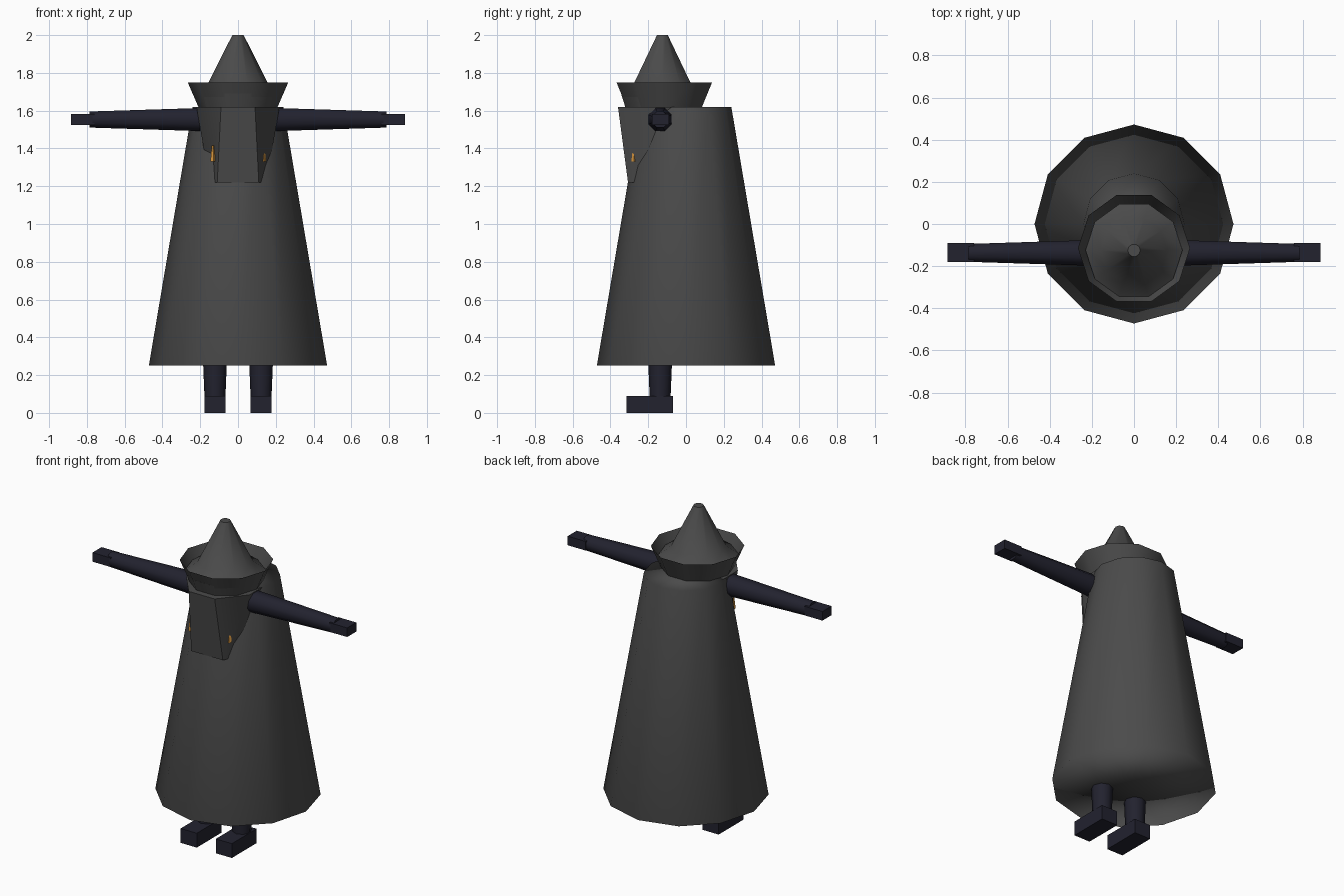
import bpy, bmesh, math
from mathutils import Vector

if "Cube" in bpy.data.objects:
    bpy.data.objects.remove(bpy.data.objects["Cube"])


def material(name, rgb):
    m = bpy.data.materials.new(name)
    m.diffuse_color = (*rgb, 1)
    m.use_nodes = True
    m.node_tree.nodes["Principled BSDF"].inputs["Base Color"].default_value = m.diffuse_color
    return m


GREY = material("charcoal cloth", (0.07, 0.07, 0.07))
NAVY = material("dark navy", (0.016, 0.016, 0.028))
ORANGE = material("amber", (0.65, 0.29, 0.045))


def finish(name, bm, mat, smooth=True, weighted=False):
    bmesh.ops.recalc_face_normals(bm, faces=bm.faces)
    me = bpy.data.meshes.new(name)
    bm.to_mesh(me)
    bm.free()
    me.materials.append(mat)
    ob = bpy.data.objects.new(name, me)
    bpy.context.collection.objects.link(ob)
    for p in me.polygons:
        p.use_smooth = smooth
    if weighted:
        mod = ob.modifiers.new("soft rims", 'WEIGHTED_NORMAL')
        mod.mode = 'FACE_AREA'
        mod.weight = 50
    elif smooth:
        bpy.context.view_layer.objects.active = ob
        ob.select_set(True)
        bpy.ops.object.shade_smooth_by_angle(angle=math.radians(50))
        ob.select_set(False)
    return ob


def loft(bm, rings, bottom=True, top=True):
    """Skin a stack of point rings, with fan caps at the ends."""
    vs = [[bm.verts.new(p) for p in r] for r in rings]
    n = len(vs[0])
    for a, b in zip(vs, vs[1:]):
        for i in range(n):
            j = (i + 1) % n
            bm.faces.new((a[i], a[j], b[j], b[i]))
    for ring, wanted in ((vs[0], bottom), (vs[-1], top)):
        if wanted:
            c = bm.verts.new(sum((v.co for v in ring), Vector()) / n)
            for i in range(n):
                bm.faces.new((ring[i], ring[(i + 1) % n], c))


def turned(name, profile, sides, mat, y=0, x=0, bottom=True, top=True, weighted=False):
    bm = bmesh.new()
    rings = [[(x + r * math.cos(2 * math.pi * i / sides),
               y + r * math.sin(2 * math.pi * i / sides), z) for i in range(sides)]
             for r, z in profile]
    loft(bm, rings, bottom, top)
    return finish(name, bm, mat, True, weighted)


def box(name, lo, hi, mat):
    bm = bmesh.new()
    bmesh.ops.create_cube(bm, size=1)
    lo, hi = Vector(lo), Vector(hi)
    for v in bm.verts:
        v.co = (lo + hi) / 2 + v.co * (hi - lo)
    return finish(name, bm, mat, False)


# Long cloak
turned("cloak", [(0.472, 0.25), (0.24, 1.62)], 12, GREY, weighted=True)

# Chest panel leaning forward out of the cloak
bm = bmesh.new()
rings = []
for z, f, w, front in ((1.22, 0.11, 0.15, -0.307), (1.62, 0.09, 0.22, -0.36)):
    half = [(f, front), (w, -0.2), (w, -0.06), (f, 0.03)]
    rings.append([(x, y, z) for x, y in half] + [(-x, y, z) for x, y in reversed(half)])
loft(bm, rings)
finish("chest", bm, GREY)

# Flared open collar, and pointed head inside it
turned("collar", [(0.21, 1.62), (0.266, 1.75)], 10, GREY, y=-0.115, bottom=False, top=False)
turned("head", [(0.20, 1.6), (0.23, 1.69), (0.158, 1.745), (0.03, 2.0)], 10, GREY, y=-0.125)

# Paired limbs and clasps
for s, side in ((1, "right"), (-1, "left")):
    bm = bmesh.new()
    arm = []
    for x, r in ((0.2, 0.066), (0.785, 0.046)):
        arm.append([(s * x, -0.137 + r * math.cos((i + 0.5) * math.pi / 4),
                     1.553 + r * math.sin((i + 0.5) * math.pi / 4)) for i in range(8)])
    loft(bm, arm)
    finish(side + "_arm", bm, NAVY)
    xs = sorted((s * 0.76, s * 0.885))
    box(side + "_hand", (xs[0], -0.18, 1.525), (xs[1], -0.09, 1.582), NAVY)

    cx = s * 0.122
    turned(side + "_leg", [(0.054, 0.05), (0.063, 0.27)], 8, NAVY, x=cx, y=-0.137)
    box(side + "_foot", (cx - 0.056, -0.315, 0), (cx + 0.056, -0.07, 0.09), NAVY)

    turned(side + "_clasp", [(0.015, 1.33), (0.006, 1.415)], 5, ORANGE, x=s * 0.134, y=-0.275)
